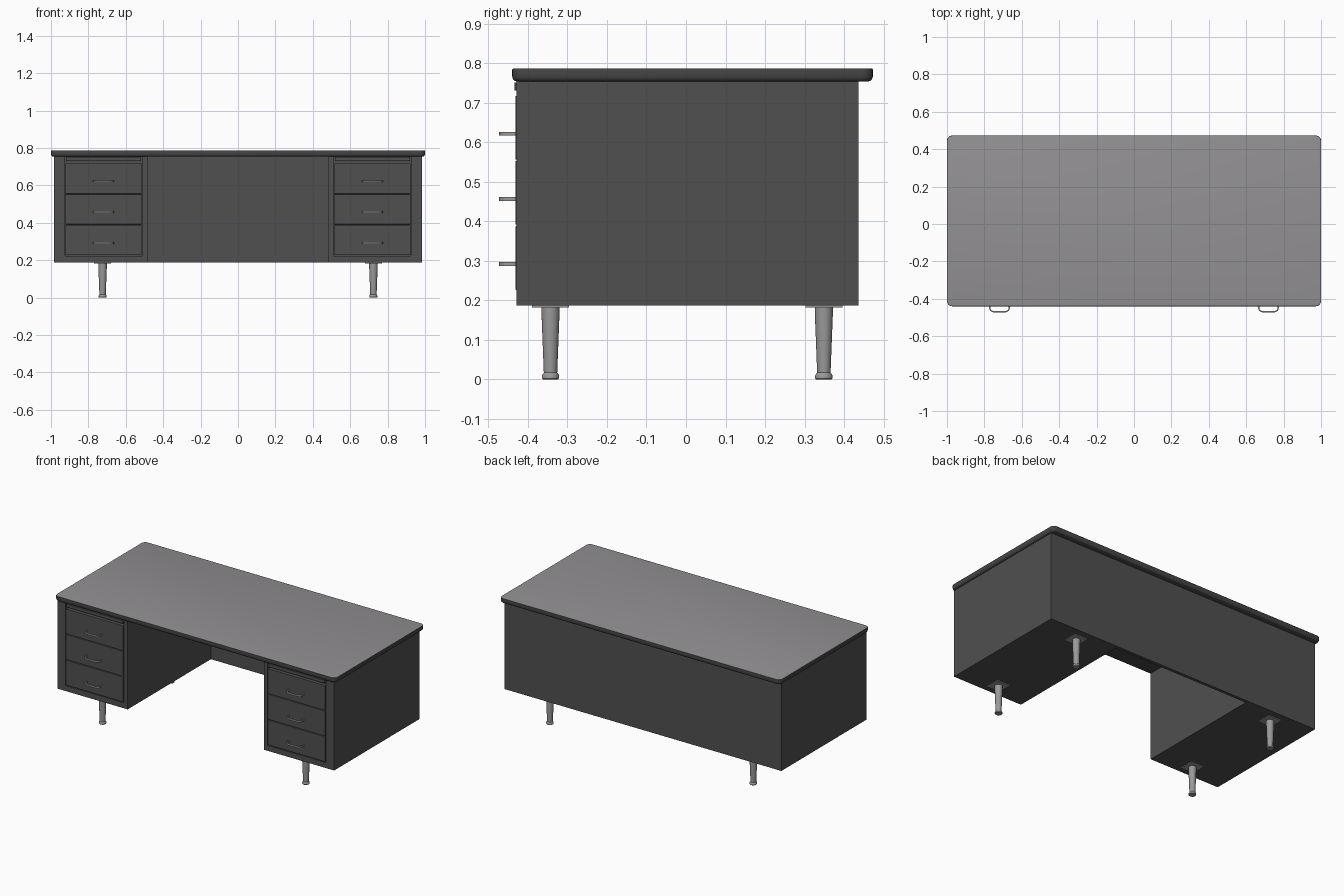
import bpy, bmesh, math

if "Cube" in bpy.data.objects:
    bpy.data.objects.remove(bpy.data.objects["Cube"])


def material(name, rgb):
    m = bpy.data.materials.new(name)
    m.diffuse_color = (*rgb, 1)
    m.use_nodes = True
    m.node_tree.nodes["Principled BSDF"].inputs["Base Color"].default_value = m.diffuse_color
    return m


BODY = material("dark grey paint", (0.08, 0.08, 0.08))
EDGE = material("charcoal edge", (0.06, 0.06, 0.06))
TOP = material("warm grey laminate", (0.29, 0.28, 0.295))
METAL = material("brushed metal", (0.32, 0.32, 0.32))


def finish(name, bm, mat, smooth=False):
    bmesh.ops.recalc_face_normals(bm, faces=bm.faces)
    me = bpy.data.meshes.new(name)
    bm.to_mesh(me)
    bm.free()
    me.materials.append(mat)
    ob = bpy.data.objects.new(name, me)
    bpy.context.collection.objects.link(ob)
    if smooth:
        bpy.ops.object.select_all(action='DESELECT')
        ob.select_set(True)
        bpy.context.view_layer.objects.active = ob
        bpy.ops.object.shade_smooth_by_angle(angle=math.radians(35))
    return ob


def box(name, x, y, z, mat=BODY, bevel=0):
    """Box from (min, max) ranges; x is swapped freely when mirrored."""
    bm = bmesh.new()
    bmesh.ops.create_cube(bm, size=1)
    for v in bm.verts:
        v.co = [(r[0] + r[1]) / 2 + c * abs(r[1] - r[0]) for r, c in zip((x, y, z), v.co)]
    if bevel:
        bmesh.ops.bevel(bm, geom=bm.edges[:], offset=bevel, segments=2, profile=0.5, affect='EDGES')
    return finish(name, bm, mat)


def lathe(name, profile, x, y, mat, n=24):
    bm = bmesh.new()
    rings = [[bm.verts.new((x + r * math.cos(2 * math.pi * i / n),
                            y + r * math.sin(2 * math.pi * i / n), z)) for i in range(n)]
             for r, z in profile]
    for a, b in zip(rings, rings[1:]):
        for i in range(n):
            bm.faces.new((a[i], a[(i + 1) % n], b[(i + 1) % n], b[i]))
    bm.faces.new(rings[0])
    bm.faces.new(rings[-1])
    return finish(name, bm, mat, True)


def handle(name, x, z):
    # bent flat bar: outer and inner outlines swept into a strip
    half = [(0.055, -0.430), (0.055, -0.452), (0.051, -0.463), (0.042, -0.470), (0.030, -0.473)]
    inner = [(0.049, -0.430), (0.049, -0.450), (0.046, -0.458), (0.039, -0.463), (0.029, -0.466)]
    full = [[(-a, b) for a, b in h] + h[::-1] for h in (half, inner)]
    bm = bmesh.new()
    rows = [[bm.verts.new((x + a, b, z + dz)) for a, b in full[k]]
            for k, dz in ((0, -0.005), (0, 0.005), (1, 0.005), (1, -0.005))]
    for k in range(4):
        r, s = rows[k], rows[(k + 1) % 4]
        for i in range(len(r) - 1):
            bm.faces.new((r[i], r[i + 1], s[i + 1], s[i]))
    for i in (0, -1):
        bm.faces.new([r[i] for r in rows])
    return finish(name, bm, METAL, True)


# desk top: rounded slab, light upper face, dark rim
bm = bmesh.new()
bmesh.ops.create_cube(bm, size=1)
for v in bm.verts:
    v.co = (v.co.x * 2, 0.0165 + v.co.y * 0.913, 0.7705 + v.co.z * 0.033)
bmesh.ops.bevel(bm, geom=[e for e in bm.edges if abs(e.verts[0].co.z - e.verts[1].co.z) > 0.01],
                offset=0.028, segments=5, profile=0.5, affect='EDGES')
for zmid, size in ((0.754, 0.013), (0.787, 0.003)):
    bmesh.ops.bevel(bm, geom=[e for e in bm.edges if all(abs(v.co.z - zmid) < 0.001 for v in e.verts)],
                    offset=size, segments=3, profile=0.5, affect='EDGES')
top = finish("desk_top", bm, EDGE, True)
top.data.materials.append(TOP)
for p in top.data.polygons:
    if p.normal.z > 0.9:
        p.material_index = 1

# back panel across the knee space
box("back_panel", (-0.486, 0.486), (0.417, 0.437), (0.187, 0.756))

for s, side in ((-1, "left"), (1, "right")):
    def span(a, b):
        return (s * a, s * b)

    # pedestal carcass and front frame
    box(side + "_pedestal", span(0.485, 0.985), (-0.408, 0.437), (0.187, 0.756))
    box(side + "_outer_stile", span(0.926, 0.985), (-0.429, -0.408), (0.187, 0.756))
    box(side + "_inner_stile", span(0.485, 0.511), (-0.429, -0.408), (0.187, 0.756))
    box(side + "_bottom_rail", span(0.511, 0.926), (-0.429, -0.408), (0.187, 0.222))
    # pull-out writing board above the drawers
    box(side + "_writing_board", span(0.518, 0.919), (-0.434, -0.408), (0.731, 0.752), bevel=0.002)
    # drawers and handles
    for i, z0 in enumerate((0.225, 0.390, 0.555)):
        box(f"{side}_drawer_{i + 1}", span(0.515, 0.922), (-0.432, -0.408),
            (z0 + 0.002, z0 + 0.163), bevel=0.002)
        handle(f"{side}_handle_{i + 1}", s * 0.719, z0 + 0.067)
    # tapered legs with mounting plates
    for y, end in ((-0.343, "front"), (0.349, "back")):
        box(f"{side}_{end}_leg_plate", span(0.678, 0.770), (y - 0.047, y + 0.047), (0.182, 0.188), METAL)
        lathe(f"{side}_{end}_leg",
              [(0.019, 0), (0.022, 0.003), (0.022, 0.010), (0.019, 0.015), (0.017, 0.017),
               (0.023, 0.172), (0.023, 0.184)], s * 0.724, y, METAL)
